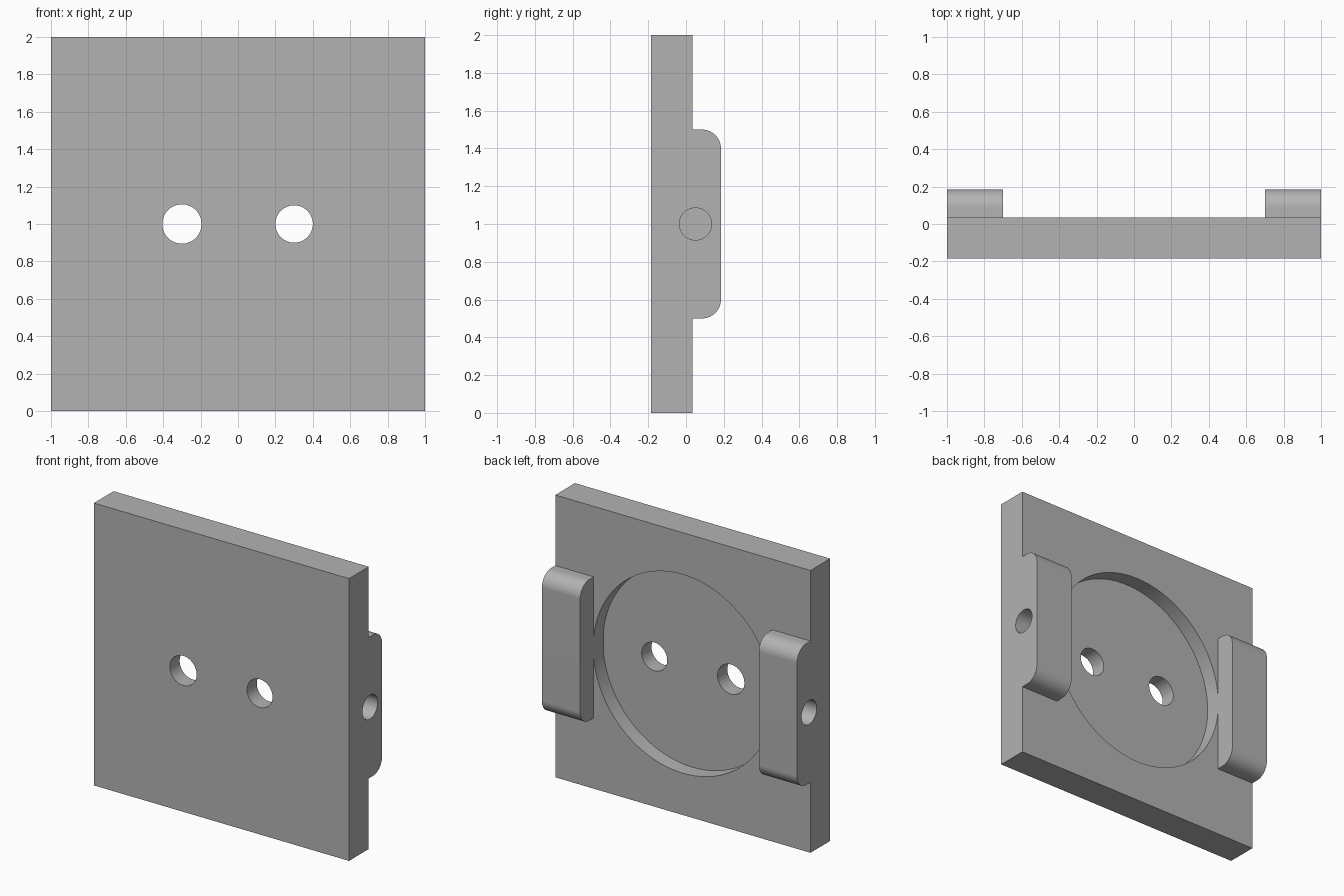
import bpy, bmesh, math
from mathutils import Matrix, Vector

if "Cube" in bpy.data.objects:
    bpy.data.objects.remove(bpy.data.objects["Cube"], do_unlink=True)

FRONT, BACK, LUG_BACK = -0.185, 0.035, 0.185
POCKET_FLOOR = -0.075

grey = bpy.data.materials.new("plain grey")
grey.use_nodes = True
grey.diffuse_color = (0.45, 0.45, 0.45, 1)
grey.node_tree.nodes["Principled BSDF"].inputs["Base Color"].default_value = grey.diffuse_color


def finish(bm, name):
    bmesh.ops.recalc_face_normals(bm, faces=bm.faces)
    mesh = bpy.data.meshes.new(name)
    bm.to_mesh(mesh)
    bm.free()
    mesh.materials.append(grey)
    obj = bpy.data.objects.new(name, mesh)
    bpy.context.collection.objects.link(obj)
    return obj


def box(name, low, high):
    low, high = Vector(low), Vector(high)
    bm = bmesh.new()
    bmesh.ops.create_cube(bm, size=1, matrix=Matrix.Translation((low + high) / 2)
                          @ Matrix.Diagonal((*(high - low), 1)))
    return finish(bm, name)


def cylinder(name, radius, start, end, segments=64):
    start, end = Vector(start), Vector(end)
    axis = end - start
    turn = axis.to_track_quat("Z", "Y").to_matrix().to_4x4()
    bm = bmesh.new()
    bmesh.ops.create_cone(bm, cap_ends=True, segments=segments, radius1=radius, radius2=radius,
                          depth=axis.length, matrix=Matrix.Translation((start + end) / 2) @ turn)
    return finish(bm, name)


def lug(name, side):
    # Block with its two rear corners rounded in the side profile
    r, steps = 0.1, 12
    profile = [(POCKET_FLOOR - 0.03, 0.5)]
    for z, first in ((0.5 + r, -90), (1.5 - r, 0)):
        for i in range(steps + 1):
            a = math.radians(first + 90 * i / steps)
            profile.append((LUG_BACK - r + r * math.cos(a), z + r * math.sin(a)))
    profile.append((POCKET_FLOOR - 0.03, 1.5))
    bm = bmesh.new()
    face = bm.faces.new([bm.verts.new((side * 0.7, y, z)) for y, z in profile])
    extruded = bmesh.ops.extrude_face_region(bm, geom=[face])["geom"]
    bmesh.ops.translate(bm, vec=(side * 0.3, 0, 0),
                        verts=[v for v in extruded if isinstance(v, bmesh.types.BMVert)])
    return finish(bm, name)


def combine(target, tool, operation):
    mod = target.modifiers.new(operation.lower(), "BOOLEAN")
    mod.operation, mod.solver, mod.object = operation, "EXACT", tool
    bpy.context.view_layer.objects.active = target
    bpy.ops.object.modifier_apply(modifier=mod.name)
    bpy.data.objects.remove(tool, do_unlink=True)


# Square plate with a shallow round pocket in its back
plate = box("mounting_plate", (-1, FRONT, 0), (1, BACK, 2))
combine(plate, cylinder("pocket_cutter", 0.7035, (0, POCKET_FLOOR, 1), (0, 0.3, 1), 128), "DIFFERENCE")

# Side lugs
for side, label in ((1, "left"), (-1, "right")):
    combine(plate, lug(label + "_lug", side), "UNION")

# Through holes and blind side holes
for side, radius in ((1, 0.1), (-1, 0.105)):
    combine(plate, cylinder("through_hole_cutter", radius,
                            (side * 0.3, -0.4, 1), (side * 0.3, 0.4, 1)), "DIFFERENCE")
    combine(plate, cylinder("side_hole_cutter", 0.085,
                            (side * 0.8, 0.05, 1), (side * 1.2, 0.05, 1)), "DIFFERENCE")

# Smooth curved walls, keep flat faces flat
bpy.ops.object.select_all(action="DESELECT")
plate.select_set(True)
bpy.context.view_layer.objects.active = plate
bpy.ops.object.shade_smooth_by_angle(angle=math.radians(30))
weighted = plate.modifiers.new("weighted normals", "WEIGHTED_NORMAL")
weighted.keep_sharp = True
